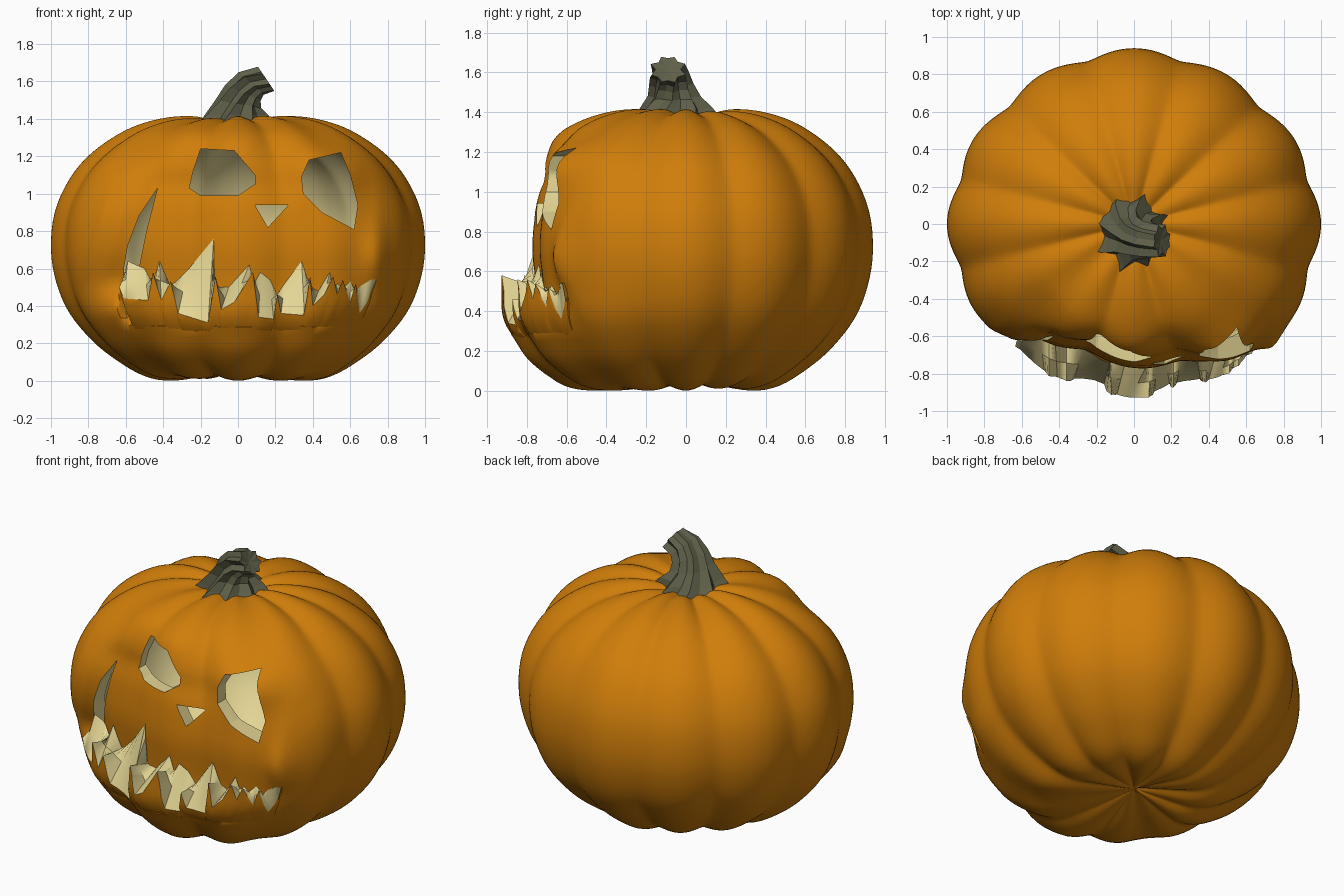
import bpy, bmesh, math
from mathutils import Vector

if "Cube" in bpy.data.objects:
    bpy.data.objects.remove(bpy.data.objects["Cube"])

def mat(name, col):
    m = bpy.data.materials.new(name)
    m.diffuse_color = (*col, 1)
    m.use_nodes = True
    m.node_tree.nodes["Principled BSDF"].inputs["Base Color"].default_value = m.diffuse_color
    return m

ORANGE = mat("pumpkin_orange", (0.63, 0.208, 0.003))
CREAM = mat("flesh_cream", (0.78, 0.67, 0.30))
STEM = mat("stem_olive", (0.115, 0.115, 0.068))
MID, YS = 0.7, 0.94

def make(name, verts, faces, mats, idx=None):
    me = bpy.data.meshes.new(name)
    me.from_pydata(verts, [], faces)
    for m in mats:
        me.materials.append(m)
    if idx:
        me.polygons.foreach_set("material_index", idx)
    ob = bpy.data.objects.new(name, me)
    bpy.context.collection.objects.link(ob)
    return ob

def fix_normals(ob):
    bm = bmesh.new()
    bm.from_mesh(ob.data)
    bmesh.ops.recalc_face_normals(bm, faces=bm.faces)
    bm.to_mesh(ob.data)
    bm.free()

def select(ob):
    bpy.ops.object.select_all(action='DESELECT')
    ob.select_set(True)
    bpy.context.view_layer.objects.active = ob

def smooth(ob, deg=38):
    select(ob)
    bpy.ops.object.shade_smooth_by_angle(angle=math.radians(deg))

def interp(pts, x):
    if x <= pts[0][0]:
        return pts[0][1]
    for (a, u), (b, v) in zip(pts, pts[1:]):
        if x <= b:
            return u + (v - u) * (x - a) / max(b - a, 1e-9)
    return pts[-1][1]

# half profile of the pumpkin (r, z), smoothed with a Catmull-Rom spline
KEY = [(0, .06), (.15, .03), (.35, 0), (.5, .025), (.65, .11), (.78, .215), (.9, .36),
       (.97, .52), (1, .7), (.98, .9), (.9, 1.08), (.78, 1.22), (.6, 1.34), (.42, 1.4),
       (.25, 1.415), (.12, 1.39), (0, 1.37)]
PROFILE = []
for i in range(len(KEY) - 1):
    p0, p1, p2, p3 = (Vector(KEY[min(max(i + k, 0), len(KEY) - 1)]) for k in (-1, 0, 1, 2))
    for s in range(4):
        t = s / 4
        q = .5 * (2 * p1 + (p2 - p0) * t + (2 * p0 - 5 * p1 + 4 * p2 - p3) * t * t
                  + (3 * p1 - p0 - 3 * p2 + p3) * t ** 3)
        PROFILE.append((min(max(q.x, 0), 1), q.y))
PROFILE.append(KEY[-1])
SIDE = [(z, r) for r, z in PROFILE[8:53]]

def lobe(th, r):
    # twelve lobes with soft grooves, shallower at the two front corners
    c = math.sqrt((math.cos(6 * th) ** 2 + .03) / 1.03)
    front = math.exp(-((abs(math.cos(th)) - .71) / .12) ** 2) if math.sin(th) < 0 else 0
    square = .02 * math.sin(2 * th) ** 2 if math.sin(th) > 0 or math.cos(th) < 0 else 0
    return 1 - square - .044 * (1 - .6 * front) * (1 - c) * min(1, r / .3)

CHIN = [(0, .34), (.06, .25), (.23, .13), (.36, .08), (.5, .015), (.6, 0)]

def chin(th, z, r):
    # fuller belly under the jaw
    return 1 + interp(CHIN, z) * max(0, -math.sin(th)) ** 1.5 * min(1, r / .4)

def natural_y(x, z):
    # front surface of the undented pumpkin
    lo, hi = -1.1, 0.0
    for _ in range(30):
        y = (lo + hi) / 2
        th = math.atan2(y / YS, x)
        s = lobe(th, 1)
        if math.hypot(x, y / YS) > s * chin(th, z, 1) * interp(SIDE, MID + (z - MID) / s):
            lo = y
        else:
            hi = y
    return (lo + hi) / 2

DENT_X = [(-.86, 0), (-.74, .05), (-.66, .11), (-.56, .18), (-.3, .195), (0, .17), (.2, .15),
          (.4, .12), (.6, .05), (.75, 0)]
DENT_Z = [(.29, 0), (.42, 1), (.85, 1), (1.05, .87), (1.2, .37), (1.32, 0)]

def bump(x, z, cx, cz, sx, sz):
    return math.exp(-((x - cx) / sx) ** 2 - ((z - cz) / sz) ** 2)

def dent(x, y, z):
    # sunken face, with raised brow and cheek on the right
    if y >= 0:
        return 0
    xs = x * (1 + .45 * max(0, z - .5)) if x < 0 else x
    d = interp(DENT_X, xs) * interp(DENT_Z, z)
    if x < -.6:
        # cheek beside the jaw keeps its round form lower down
        low = min(1, max(0, (z - .36) / .18))
        d *= 1 - (1 - low) * min(1, (-.6 - x) / .04)
    d -= .11 * bump(x, z, .55, 1.14, .18, .14)
    d -= .015 * bump(x, z, -.06, 1.27, .2, .05)
    d -= .05 * bump(x, z, .74, .65, .07, .15)
    return d * min(1, -y * 3)

# hollow body: orange skin and cream inner wall
N = 192
def shell(scale, flip, off):
    vs, fs = [], []
    rows = PROFILE[1:-1]
    for r, z in rows:
        for k in range(N):
            th = 2 * math.pi * k / N
            s = lobe(th, r)
            zz = MID + (z - MID) * s
            c = chin(th, zz, r)
            x, y = r * s * c * math.cos(th), r * s * c * math.sin(th) * YS
            y += dent(x * scale, y, zz)
            vs.append((x * scale, y * scale, MID + (max(zz, 0) - MID) * scale))
    for i in range(len(rows) - 1):
        for k in range(N):
            a, b = i * N + k, i * N + (k + 1) % N
            fs.append((a, b, b + N, a + N))
    m = len(vs)
    vs += [(0, 0, MID + (PROFILE[0][1] - MID) * scale), (0, 0, MID + (PROFILE[-1][1] - MID) * scale)]
    top = (len(rows) - 1) * N
    for k in range(N):
        fs.append((m, (k + 1) % N, k))
        fs.append((m + 1, top + k, top + (k + 1) % N))
    fs = [tuple(v + off for v in (f[::-1] if flip else f)) for f in fs]
    return vs, fs

v1, f1 = shell(1, False, 0)
v2, f2 = shell(.9, True, len(v1))
body = make("pumpkin_body", v1 + v2, f1 + f2, [ORANGE, CREAM], [0] * len(f1) + [1] * len(f2))

# carved openings, as (x, z) outlines
HOLES = {
    "left_eye": [(-.24, 1.12), (-.2, 1.24), (-.02, 1.23), (.04, 1.16), (.09, 1.1), (.09, 1.05),
                 (0, .99), (-.2, .99), (-.26, 1.03)],
    "right_eye": [(.34, 1.09), (.38, 1.18), (.55, 1.22), (.6, 1.1), (.64, .94), (.62, .81),
                  (.45, .9), (.35, 1.0)],
    "nose": [(.09, .94), (.27, .94), (.16, .82)],
    "mouth_corner": [(-.61, .46), (-.61, .6), (-.59, .72), (-.53, .88), (-.43, 1.03), (-.49, .8),
                     (-.53, .6), (-.49, .46)],
}
for name, pts in HOLES.items():
    n = len(pts)
    vs = [(x, y, z) for y in (-1.2, -.3) for x, z in pts]
    fs = [tuple(range(n)), tuple(range(2 * n - 1, n - 1, -1))]
    fs += [(i, (i + 1) % n, n + (i + 1) % n, n + i) for i in range(n)]
    cut = make(name + "_cutter", vs, fs, [ORANGE, CREAM], [1] * len(fs))
    cut.hide_render = True
    fix_normals(cut)
    select(body)
    mod = body.modifiers.new(name, 'BOOLEAN')
    mod.operation, mod.solver, mod.object = 'DIFFERENCE', 'EXACT', cut
    bpy.ops.object.modifier_apply(modifier=name)
    bpy.data.objects.remove(cut)
smooth(body)

# lower jaw: toothed lip (outer x, z) joined by cream flesh to the upper lip (inner x, z)
LIP = [(-.635, .5, -.61, .56), (-.61, .44, -.59, .64), (-.48, .43, -.5, .6), (-.455, .58, -.455, .52),
       (-.41, .43, -.42, .64), (-.36, .53, -.36, .5), (-.32, .36, -.27, .59), (-.16, .31, -.13, .76),
       (-.12, .56, -.125, .5), (-.09, .38, -.05, .5), (-.02, .42, .06, .62), (.08, .58, .085, .52),
       (.11, .34, .12, .58), (.19, .33, .17, .54), (.21, .46, .21, .46), (.23, .36, .25, .52),
       (.355, .35, .34, .64), (.385, .56, .385, .5), (.4, .4, .43, .48), (.46, .46, .49, .58),
       (.51, .56, .51, .5), (.53, .46, .535, .52), (.56, .54, .56, .49), (.6, .42, .6, .53),
       (.63, .52, .63, .48), (.65, .36, .66, .51), (.69, .42, .71, .54), (.74, .55, .74, .54)]
SUB, ROWS, BASE = 3, 7, .25
cols = []
for a, b in zip(LIP, LIP[1:]):
    cols += [tuple(p + (q - p) * s / SUB for p, q in zip(a, b)) for s in range(SUB)]
cols.append(LIP[-1])
vs, fs, idx = [], [], []
W = ROWS + 4
for xo, zo, xi, zi in cols:
    for j in range(ROWS + 1):
        # columns follow the ribs and sink into the body at the base
        z = BASE + (zo - BASE) * j / ROWS
        x = xo * interp(SIDE, z) / interp(SIDE, zo)
        vs.append((x, natural_y(x, z) - .006 + .014 * (1 - j / ROWS) ** 3, z))
    y = natural_y(xi, zi)
    y += dent(xi, y, zi) - .008
    lip, foot = Vector(vs[-1]), Vector(vs[-ROWS - 1])
    back = Vector((xi, y, zi))
    vs += [lip.lerp(back, .5), back, foot + Vector((0, .06, .01))]
for i in range(len(cols) - 1):
    for j in range(W):
        a, b = i * W + j, i * W + (j + 1) % W
        fs.append((a, a + W, b + W, b))
        idx.append(0 if j < ROWS or j == W - 1 else 1)
last = (len(cols) - 1) * W
fs += [tuple(range(W)), tuple(last + j for j in range(W - 1, -1, -1))]
idx += [1, 0]
jaw = make("lower_jaw", vs, fs, [ORANGE, CREAM], idx)
fix_normals(jaw)
smooth(jaw)

# twisted ribbed stem bending to the right: x, y, z, radius, tilt
RINGS = [(-.01, -.05, 1.36, .2, 0), (-.01, -.05, 1.42, .155, 0), (0, -.06, 1.48, .11, 10),
         (.025, -.075, 1.54, .092, 24), (.07, -.085, 1.59, .082, 42), (.15, -.09, 1.615, .075, 56)]
K = 16
vs, fs = [], []
for i, (cx, cy, cz, r, tilt) in enumerate(RINGS):
    t = math.radians(tilt)
    for k in range(K):
        a = 2 * math.pi * k / K + i * .16
        rr = r * ((1.14 if k % 2 else .86) + .06 * math.sin(k * 2.3))
        u = rr * math.cos(a)
        vs.append((cx + u * math.cos(t), cy + rr * 1.05 * math.sin(a), cz - u * math.sin(t)))
for i in range(len(RINGS) - 1):
    for k in range(K):
        a, b = i * K + k, i * K + (k + 1) % K
        fs.append((a, b, b + K, a + K))
n = len(vs)
vs.append((.14, -.09, 1.607))
fs += [(n, n - K + k, n - K + (k + 1) % K) for k in range(K)]
fs.append(tuple(range(K - 1, -1, -1)))
stem = make("stem", vs, fs, [STEM])
fix_normals(stem)
